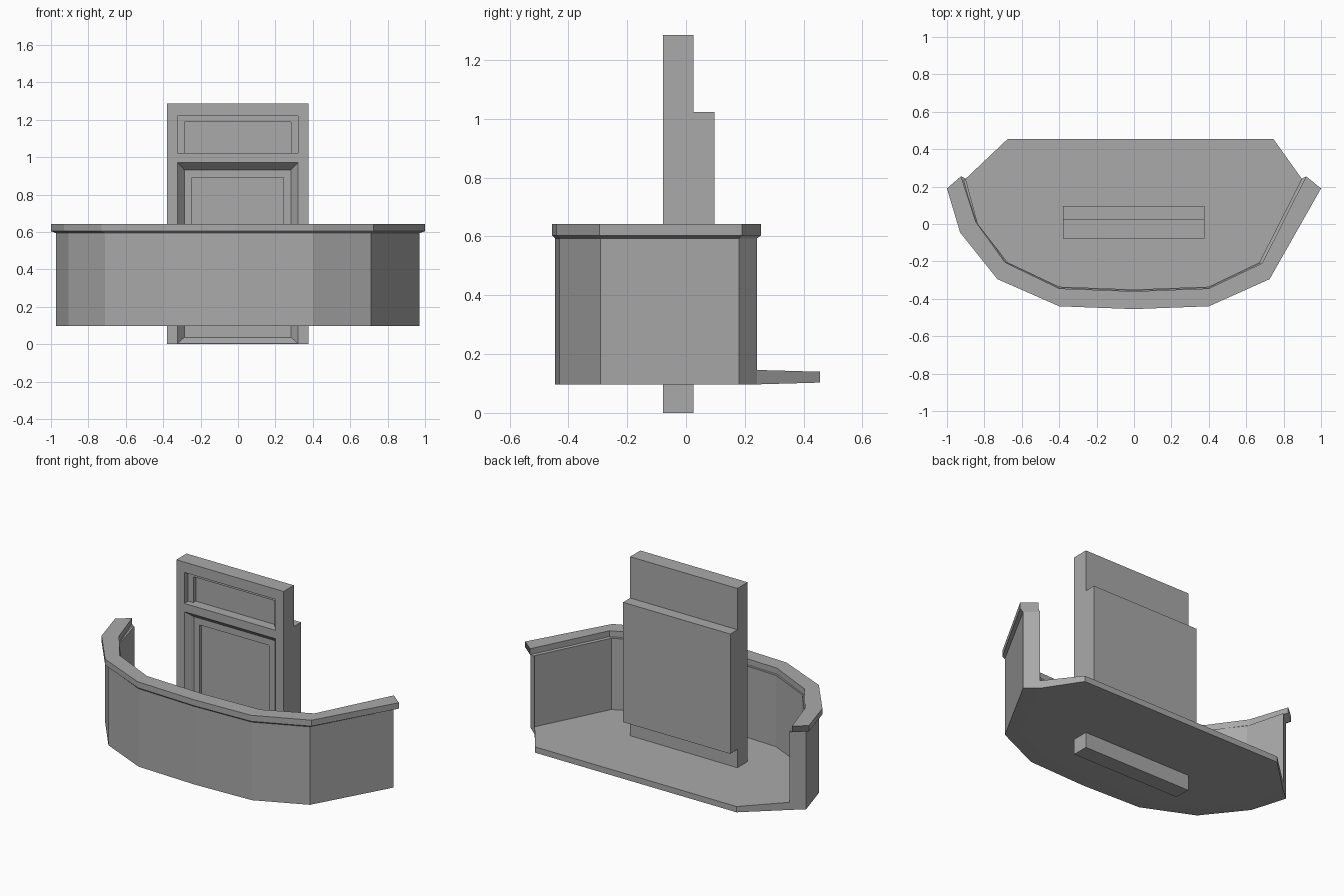
import bpy

if "Cube" in bpy.data.objects:
    bpy.data.objects.remove(bpy.data.objects["Cube"])

stone = bpy.data.materials.new("plain grey")
stone.diffuse_color = (0.4, 0.4, 0.4, 1)
stone.use_nodes = True
stone.node_tree.nodes["Principled BSDF"].inputs["Base Color"].default_value = stone.diffuse_color


def make(name, verts, faces):
    me = bpy.data.meshes.new(name)
    me.from_pydata(verts, [], faces)
    me.materials.append(stone)
    ob = bpy.data.objects.new(name, me)
    bpy.context.collection.objects.link(ob)
    # consistent outward normals
    import bmesh
    bm = bmesh.new()
    bm.from_mesh(me)
    bmesh.ops.recalc_face_normals(bm, faces=bm.faces)
    bm.to_mesh(me)
    bm.free()
    return ob


def sweep(name, rings):
    """Curved bar: each ring is (plan path, height); rings go round the section."""
    k, n = len(rings), len(rings[0][0])
    verts = [(*path[i], z) for i in range(n) for path, z in rings]
    faces = [(i * k + j, i * k + (j + 1) % k, (i + 1) * k + (j + 1) % k, (i + 1) * k + j)
             for i in range(n - 1) for j in range(k)]
    faces += [tuple(range(k)), tuple(range((n - 1) * k, n * k))]
    return make(name, verts, faces)


def block(name, front, back, y0, y1):
    """Block between two (x0, x1, z0, z1) rectangles at y0 and y1."""
    verts = []
    for (x0, x1, z0, z1), y in ((front, y0), (back, y1)):
        verts += [(x0, y, z0), (x1, y, z0), (x1, y, z1), (x0, y, z1)]
    faces = [(0, 1, 2, 3), (4, 5, 6, 7)]
    faces += [(i, (i + 1) % 4, 4 + (i + 1) % 4, 4 + i) for i in range(4)]
    return make(name, verts, faces)


# plan outlines, left end to right end
rail_out = [(-1, .19), (-.93, -.045), (-.73, -.295), (-.4, -.44), (0, -.455),
            (.4, -.44), (.725, -.295), (1, .19)]
rail_in = [(-.925, .255), (-.845, .01), (-.69, -.205), (-.4, -.345), (0, -.36),
           (.4, -.345), (.685, -.21), (.92, .255)]
wall_out = [(-.973, .18), (-.905, -.045), (-.71, -.29), (-.4, -.43), (0, -.445),
            (.4, -.43), (.71, -.29), (.97, .18)]
wall_in = [(-.9, .242), (-.835, 0), (-.675, -.205), (-.4, -.335), (0, -.35),
           (.4, -.335), (.67, -.205), (.897, .242)]

# parapet wall and its capping rail
sweep("parapet_wall", [(wall_out, .097), (wall_out, .6), (wall_in, .6), (wall_in, .097)])
sweep("cap_rail", [(wall_out, .594), (rail_out, .604), (rail_out, .642),
                   (rail_in, .642), (rail_in, .604), (wall_in, .594)])

# floor slab, thinning slightly at the back edge
plan = wall_in + [(.745, .455), (-.675, .455)]
n = len(plan)
slope = lambda y: .006 * (y > .4)
verts = [(x, y, .097 + slope(y)) for x, y in plan] + [(x, y, .146 - slope(y)) for x, y in plan]
make("floor_slab", verts, [tuple(range(n)), tuple(range(n, 2 * n))] +
     [(i, (i + 1) % n, n + (i + 1) % n, n + i) for i in range(n)])

# door surround and the thicker backing behind it
full = (-.38, .376, 0, 1.286)
frame = block("door_frame", full, full, -.078, .025)
back = (-.38, .376, .26, 1.023)
block("door_backing", back, back, .025, .097)


# recesses: (name, front rectangle, back rectangle, start depth, end depth)
recesses = [
    ("door_reveal", (-.323, .32, .003, .97), (-.287, .284, .037, .932), -.078, -.035),
    ("door_panel", (-.246, .243, .15, .89), (-.246, .243, .15, .89), -.035, -.018),
    ("transom_reveal", (-.323, .32, 1.023, 1.22), (-.323, .32, 1.023, 1.22), -.078, -.04),
    ("transom_pane", (-.287, .284, 1.023, 1.188), (-.287, .284, 1.023, 1.188), -.04, -.015),
]
for name, f, b, y0, y1 in recesses:
    grown = tuple(p + (p - q) * .3 for p, q in zip(f, b))
    cut = block(name + "_cutter", grown, b, y0 - .3 * (y1 - y0), y1)
    cut.hide_render = True
    cut.hide_viewport = True
    mod = frame.modifiers.new(name, "BOOLEAN")
    mod.operation = "DIFFERENCE"
    mod.solver = "EXACT"
    mod.object = cut
